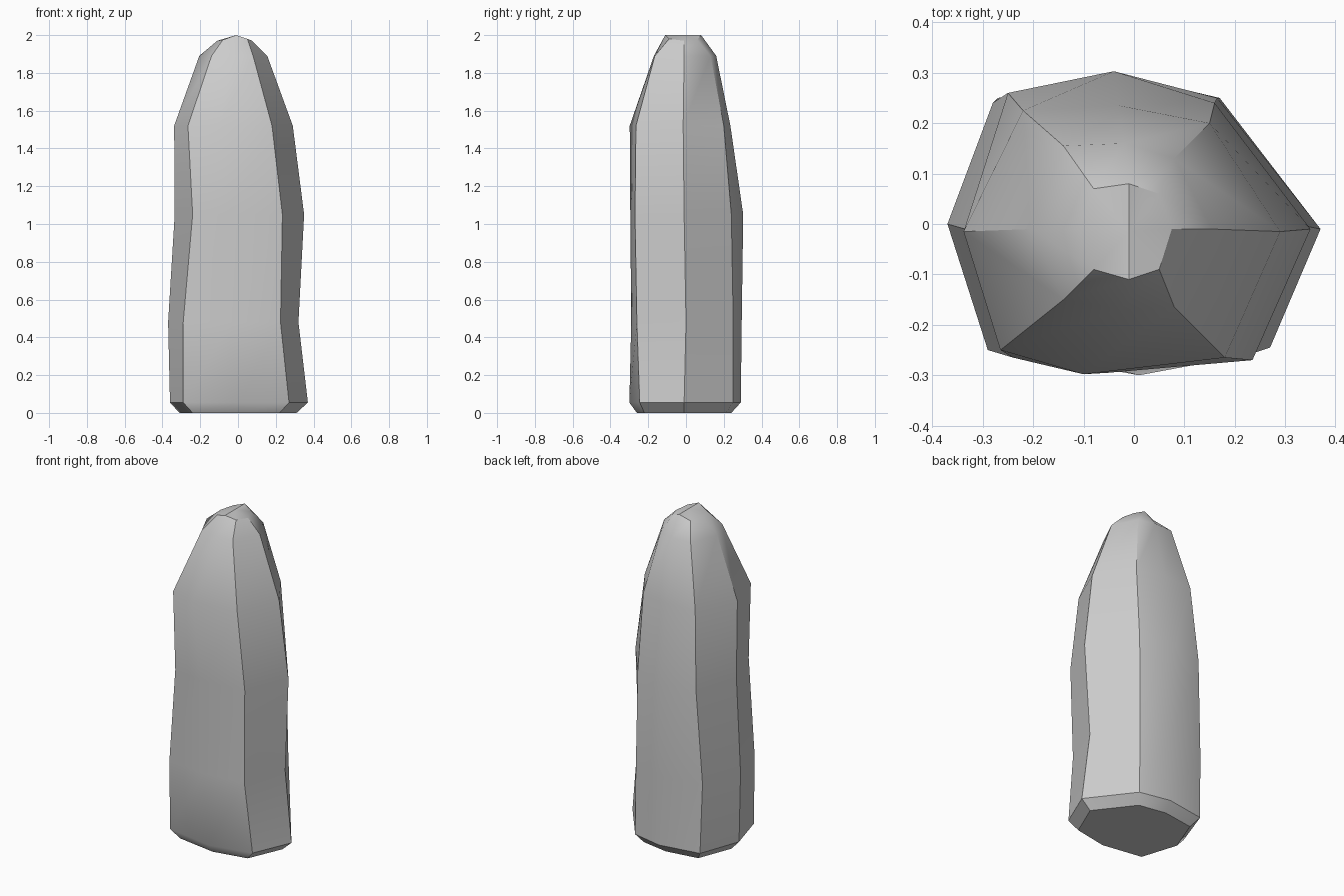
import bpy, bmesh, math

if "Cube" in bpy.data.objects:
    bpy.data.objects.remove(bpy.data.objects["Cube"])

# Cross-sections from ground to tip: left, front-left, front, front-right,
# right, back-right, back, back-left, as (x, y)
rings = [
    (0.00, [(-.31, 0), (-.24, -.22), (.01, -.26), (.22, -.22), (.31, -.01), (.14, .21), (-.03, .24), (-.23, .21)]),
    (0.055, [(-.36, 0), (-.29, -.245), (.01, -.30), (.27, -.245), (.37, -.01), (.17, .25), (-.02, .29), (-.27, .25)]),
    (0.48, [(-.37, 0), (-.29, -.25), (-.03, -.29), (.225, -.26), (.32, 0), (.165, .25), (-.02, .295), (-.28, .24)]),
    (1.05, [(-.335, -.01), (-.24, -.265), (-.05, -.295), (.235, -.27), (.35, -.01), (.16, .24), (-.04, .303), (-.25, .26)]),
    (1.52, [(-.338, -.015), (-.265, -.25), (-.10, -.298), (.18, -.265), (.29, -.015), (.15, .20), (-.03, .235), (-.22, .225)]),
    (1.89, [(-.205, -.01), (-.14, -.15), (-.03, -.17), (.08, -.165), (.155, -.01), (.08, .13), (-.02, .16), (-.14, .155)]),
]
# Rounded tip, which dips towards the left and right
tip = [(-.11, -.01, 1.97), (-.08, -.09, 1.975), (-.01, -.11, 2.0), (.05, -.09, 1.98),
       (.075, -.01, 1.97), (.05, .06, 1.975), (-.01, .08, 2.0), (-.08, .07, 1.975)]

bm = bmesh.new()
loops = [[bm.verts.new((x, y, z)) for x, y in pts] for z, pts in rings]
loops.append([bm.verts.new(p) for p in tip])
n = len(tip)

# Side faces, flat foot and tip fan
for low, high in zip(loops, loops[1:]):
    for i in range(n):
        j = (i + 1) % n
        bm.faces.new((low[i], low[j], high[j], high[i]))
bm.faces.new(loops[0][::-1])
peak = bm.verts.new((-.01, -.015, 2.0))
for i in range(n):
    bm.faces.new((loops[-1][i], loops[-1][(i + 1) % n], peak))
bmesh.ops.recalc_face_normals(bm, faces=bm.faces)

# Standing stone
mesh = bpy.data.meshes.new("standing_stone")
bm.to_mesh(mesh)
bm.free()
stone = bpy.data.objects.new("standing_stone", mesh)
bpy.context.collection.objects.link(stone)
bpy.context.view_layer.objects.active = stone
stone.select_set(True)
bpy.ops.object.shade_smooth_by_angle(angle=math.radians(35))
